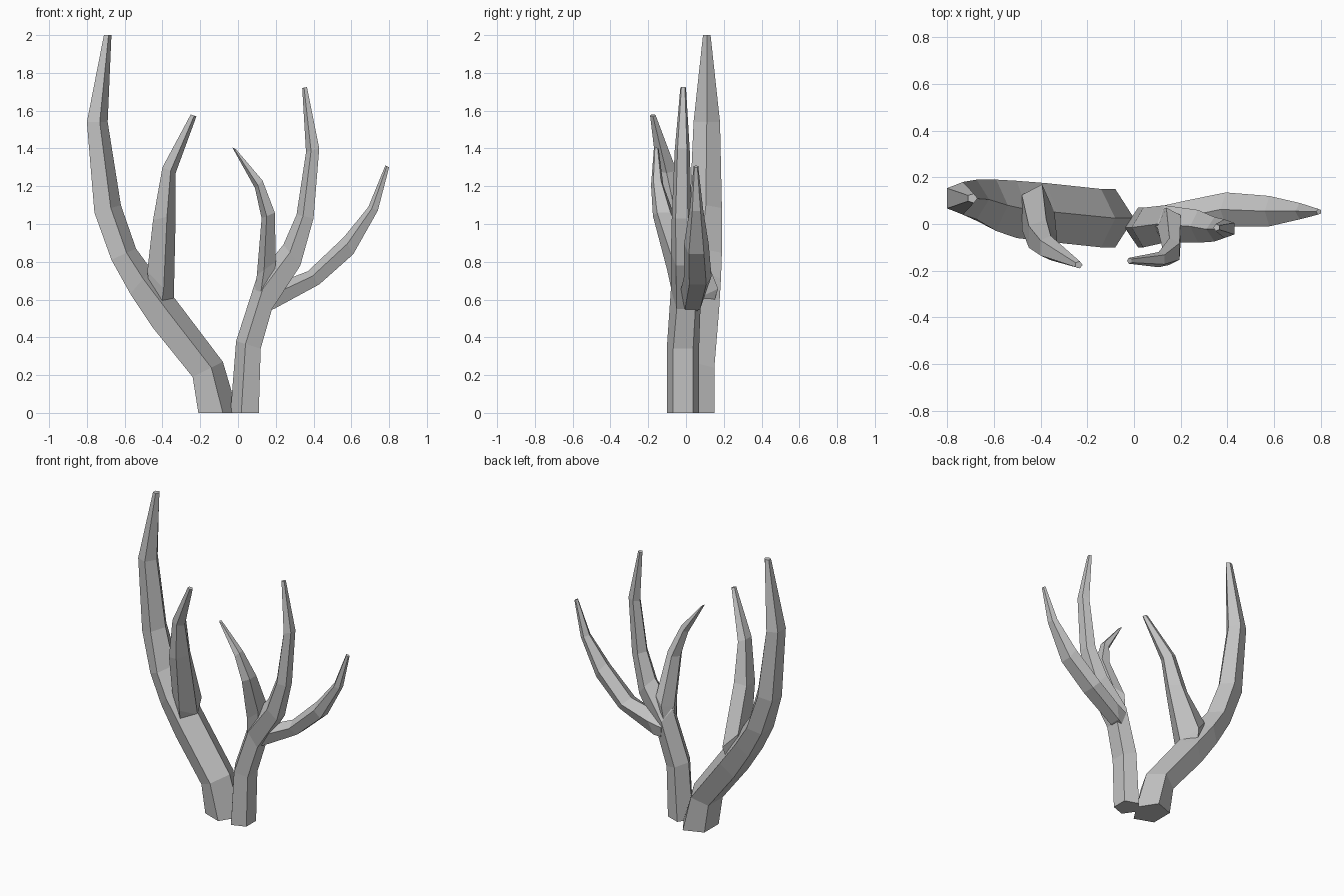
import bpy, bmesh, math
from mathutils import Vector

cube = bpy.data.objects.get("Cube")
if cube:
    bpy.data.objects.remove(cube, do_unlink=True)

# Single plain grey
grey = bpy.data.materials.new("plain grey")
grey.use_nodes = True
colour = (0.55, 0.55, 0.55, 1)
grey.diffuse_color = colour
grey.node_tree.nodes["Principled BSDF"].inputs["Base Color"].default_value = colour


def pentagon(point_right):
    """Five corners scaled to fill a unit square, one corner to the side."""
    start = 0 if point_right else math.pi
    pts = [(math.cos(start + i * math.tau / 5), math.sin(start + i * math.tau / 5))
           for i in range(5)]
    lo = [min(p[k] for p in pts) for k in (0, 1)]
    hi = [max(p[k] for p in pts) for k in (0, 1)]
    return [[(p[k] - lo[k]) / (hi[k] - lo[k]) for k in (0, 1)] for p in pts]


def limb(name, rings, point_right):
    """Sweep a pentagon; each ring is (left x, z), (right x, z), (front y, back y)."""
    bm = bmesh.new()
    loops = []
    for left, right, (front, back) in rings:
        a, b = Vector((left[0], 0, left[1])), Vector((right[0], 0, right[1]))
        loop = []
        for u, v in pentagon(point_right):
            p = a.lerp(b, u)
            p.y = front + (back - front) * v
            loop.append(bm.verts.new(p))
        loops.append(loop)
    for lower, upper in zip(loops, loops[1:]):
        for i in range(5):
            j = (i + 1) % 5
            bm.faces.new((lower[i], lower[j], upper[j], upper[i]))
    bm.faces.new(loops[0][::-1])
    bm.faces.new(loops[-1])
    bmesh.ops.recalc_face_normals(bm, faces=bm.faces)
    mesh = bpy.data.meshes.new(name)
    bm.to_mesh(mesh)
    bm.free()
    mesh.materials.append(grey)
    bpy.context.collection.objects.link(bpy.data.objects.new(name, mesh))


# Thick leaning stem and its inner branch
limb("large_stem", [
    ((-.21, 0), (0, 0), (-.1, .15)),
    ((-.24, .19), (-.08, .27), (-.1, .15)),
    ((-.45, .45), (-.33, .6), (-.075, .175)),
    ((-.57, .63), (-.46, .76), (-.06, .185)),
    ((-.67, .81), (-.54, .87), (-.03, .19)),
    ((-.76, 1.06), (-.62, 1.1), (.02, .19)),
    ((-.8, 1.54), (-.69, 1.54), (.04, .18)),
    ((-.71, 2), (-.67, 2), (.09, .13)),
], True)
limb("large_stem_branch", [
    ((-.46, .58), (-.38, .5), (-.03, .13)),
    ((-.48, .75), (-.34, .6), (-.07, .17)),
    ((-.45, 1.02), (-.33, 1.05), (-.13, .02)),
    ((-.4, 1.3), (-.33, 1.27), (-.155, -.05)),
    ((-.25, 1.58), (-.22, 1.57), (-.19, -.16)),
], True)

# Thin upright stem, running on into its middle branch
limb("small_stem", [
    ((-.04, 0), (.11, 0), (-.1, .07)),
    ((-.01, .38), (.12, .34), (-.1, .07)),
    ((.1, .72), (.18, .55), (-.08, .08)),
    ((.24, .89), (.33, .78), (-.08, .06)),
    ((.31, 1.05), (.4, 1.03), (-.075, .03)),
    ((.36, 1.38), (.43, 1.4), (-.06, .02)),
    ((.34, 1.72), (.365, 1.725), (-.03, 0)),
], False)
limb("small_stem_inner_branch", [
    ((.08, .62), (.18, .62), (-.07, .06)),
    ((.1, .73), (.2, .8), (-.1, .07)),
    ((.125, 1.03), (.195, 1.06), (-.175, -.06)),
    ((.09, 1.19), (.13, 1.23), (-.185, -.12)),
    ((-.03, 1.405), (-.01, 1.395), (-.17, -.145)),
], False)
limb("small_stem_outer_branch", [
    ((.12, .66), (.15, .54), (-.03, .08)),
    ((.24, .7), (.19, .55), (-.03, .1)),
    ((.37, .75), (.43, .68), (-.01, .135)),
    ((.56, .93), (.61, .84), (-.01, .12)),
    ((.69, 1.09), (.74, 1.07), (.02, .09)),
    ((.78, 1.31), (.8, 1.3), (.04, .065)),
], False)
